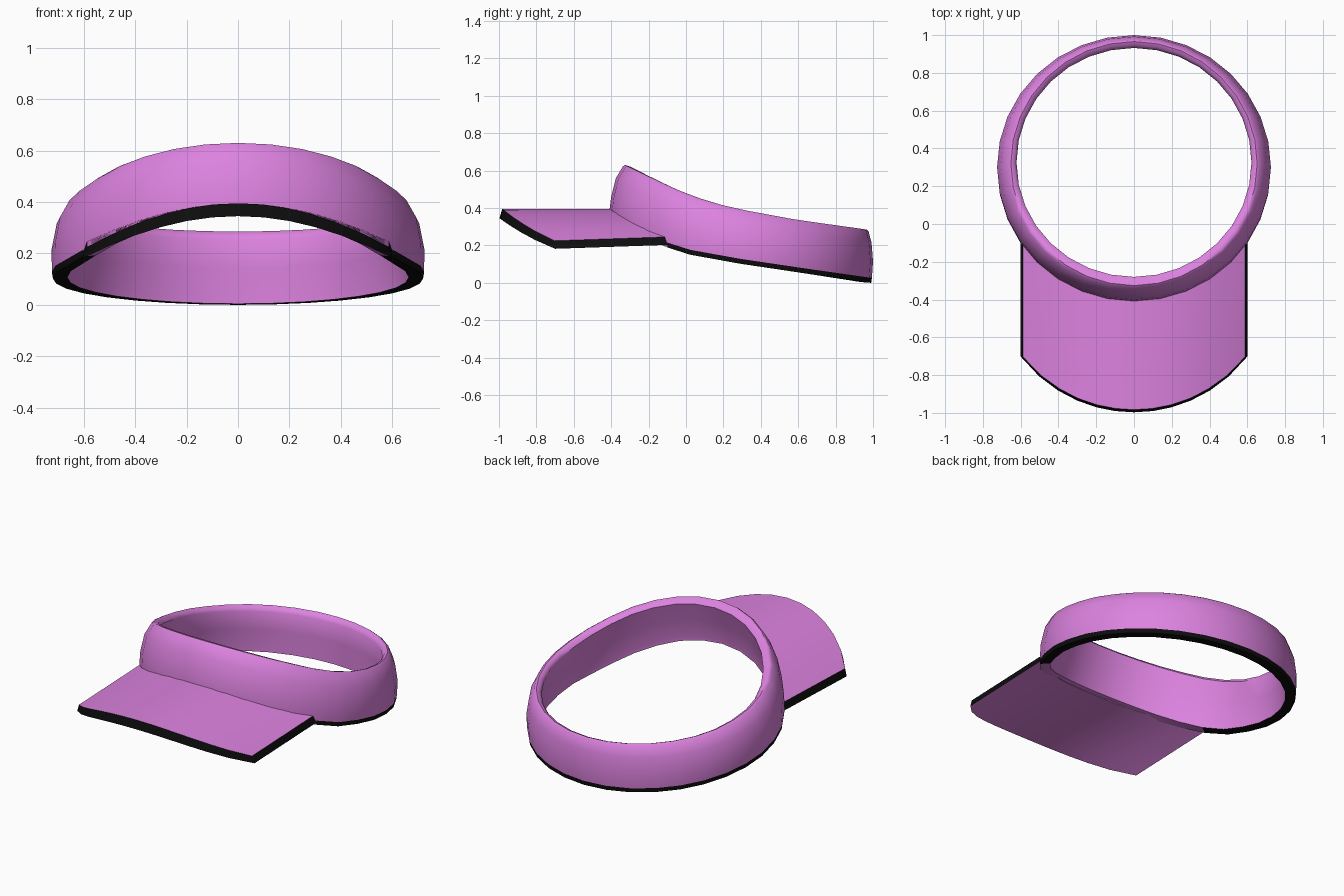
import bpy, bmesh, math

if "Cube" in bpy.data.objects:
    bpy.data.objects.remove(bpy.data.objects["Cube"])


def material(name, rgb):
    m = bpy.data.materials.new(name)
    m.diffuse_color = (*rgb, 1)
    m.use_nodes = True
    m.node_tree.nodes["Principled BSDF"].inputs["Base Color"].default_value = m.diffuse_color
    return m


PINK = material("orchid_pink", (0.72, 0.225, 0.74))
BLACK = material("black_trim", (0.004, 0.004, 0.004))


def lerp_table(table, u):
    for (u0, v0), (u1, v1) in zip(table, table[1:]):
        if u <= u1:
            return v0 + (v1 - v0) * (u - u0) / (u1 - u0)
    return table[-1][1]


def finish(name, bm, angle):
    bmesh.ops.recalc_face_normals(bm, faces=bm.faces[:])
    mesh = bpy.data.meshes.new(name)
    for f in bm.faces:
        f.smooth = True
    bm.to_mesh(mesh)
    bm.free()
    mesh.materials.append(PINK)
    mesh.materials.append(BLACK)
    mesh.set_sharp_from_angle(angle=math.radians(angle))
    ob = bpy.data.objects.new(name, mesh)
    bpy.context.collection.objects.link(ob)
    return ob


# Band edge heights, running from the back (0) to the front (1)
LOW = [(0, 0.0), (0.25, 0.05), (0.5, 0.102), (0.71, 0.155), (0.8, 0.2), (0.9, 0.268), (1, 0.348)]
HIGH = [(0, 0.285), (0.29, 0.337), (0.5, 0.387), (0.63, 0.425), (0.75, 0.478), (0.9, 0.567), (1, 0.63)]

# Band cross-section: half width, front y, back y, height fraction, height offset
SECTION = [
    (0.720, -0.410, 0.990, 0.0, 0.0),
    (0.724, -0.411, 0.994, 0.0, 0.026),
    (0.725, -0.400, 1.000, 0.4, 0.0),
    (0.705, -0.375, 0.992, 0.75, 0.0),
    (0.668, -0.338, 0.976, 0.97, 0.0),
    (0.652, -0.326, 0.966, 1.0, 0.0),
    (0.634, -0.300, 0.946, 1.0, -0.008),
    (0.622, -0.280, 0.932, 1.0, -0.028),
    (0.648, -0.318, 0.934, 0.5, 0.0),
    (0.664, -0.352, 0.936, 0.0, 0.026),
    (0.664, -0.354, 0.936, 0.0, 0.004),
]
SEGMENTS = 32

# Head band with a black lower rim, pink where the brim joins
bm = bmesh.new()
rings = []
for i in range(SEGMENTS):
    a = 2 * math.pi * i / SEGMENTS
    u = 0.5 - 0.5 * math.cos(a)
    lo, hi = lerp_table(LOW, u), lerp_table(HIGH, u)
    rings.append([bm.verts.new((w * math.sin(a), yb + (yf - yb) * u, lo + (hi - lo) * t + dz))
                  for w, yf, yb, t, dz in SECTION])
n = len(SECTION)
for i in range(SEGMENTS):
    r, s = rings[i], rings[(i + 1) % SEGMENTS]
    for j in range(n):
        k = (j + 1) % n
        f = bm.faces.new((r[j], s[j], s[k], r[k]))
        c = f.calc_center_median()
        at_brim = c.y < -0.08 and abs(c.x) < 0.6
        f.material_index = 1 if j in (0, n - 1) and not at_brim else 0
finish("head_band", bm, 45)

# Curved brim with black edges
COLS, ROWS = 12, 6
R = 0.758


def brim_point(p, q, top):
    """p runs across (-1 to 1), q runs from the band to the front edge."""
    inset = 0.014 if top else 0.0
    x = p * (0.602 - inset)
    y_band = 0.29 - 0.67 * math.sqrt(1 - (x / 0.69) ** 2)
    y_front = -0.997 + R - math.sqrt(R * R - x * x) + inset
    y = y_band + (y_front - y_band) * q
    z = (0.395 if top else 0.345) - (0.17 if top else 0.163) * p * p
    return x, y, z + 0.02 * p * p * (y + 0.7) / 0.58


bm = bmesh.new()
grids = [[[bm.verts.new(brim_point(-1 + 2 * i / COLS, j / ROWS, top)) for j in range(ROWS + 1)]
          for i in range(COLS + 1)] for top in (False, True)]
lower, upper = grids
for g in grids:
    for i in range(COLS):
        for j in range(ROWS):
            bm.faces.new((g[i][j], g[i + 1][j], g[i + 1][j + 1], g[i][j + 1]))
for i in (0, COLS):
    for j in range(ROWS):
        f = bm.faces.new((lower[i][j], lower[i][j + 1], upper[i][j + 1], upper[i][j]))
        f.material_index = 1
for j in (0, ROWS):
    for i in range(COLS):
        f = bm.faces.new((lower[i][j], lower[i + 1][j], upper[i + 1][j], upper[i][j]))
        f.material_index = 1 if j == ROWS else 0
finish("brim", bm, 40)
